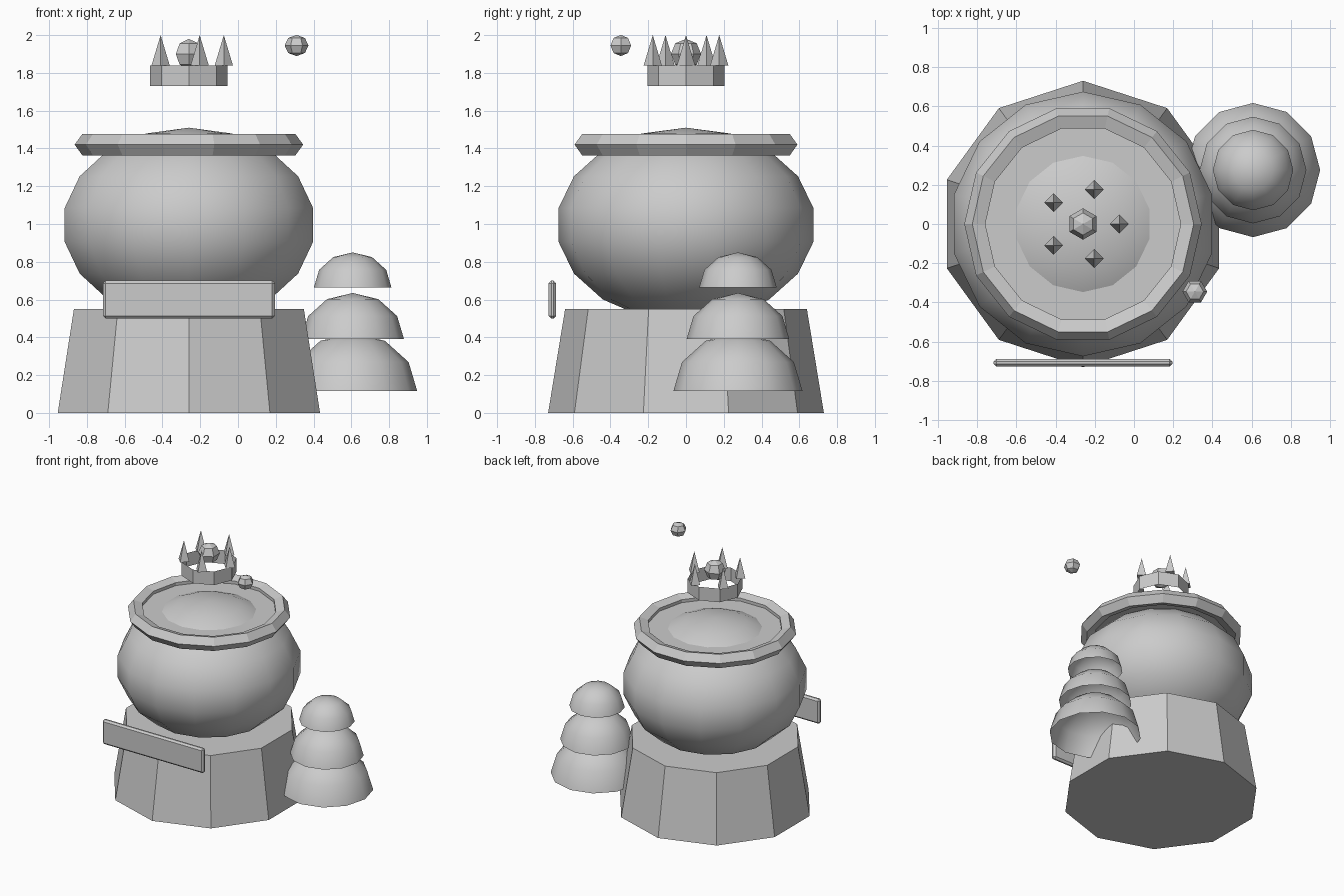
import bpy, bmesh, math
from mathutils import Matrix

old = bpy.data.objects.get("Cube")
if old:
    bpy.data.objects.remove(old, do_unlink=True)

grey = bpy.data.materials.new("plain_grey")
grey.use_nodes = True
grey.diffuse_color = (0.6, 0.6, 0.6, 1)
grey.node_tree.nodes["Principled BSDF"].inputs["Base Color"].default_value = (0.6, 0.6, 0.6, 1)

CX = -0.26  # axis of the bowl and everything stacked on it


def finish(name, bm, smooth=False):
    bmesh.ops.recalc_face_normals(bm, faces=bm.faces)
    mesh = bpy.data.meshes.new(name)
    bm.to_mesh(mesh)
    bm.free()
    mesh.materials.append(grey)
    obj = bpy.data.objects.new(name, mesh)
    bpy.context.collection.objects.link(obj)
    if smooth:
        bpy.ops.object.select_all(action='DESELECT')
        obj.select_set(True)
        bpy.context.view_layer.objects.active = obj
        bpy.ops.object.shade_smooth_by_angle(angle=math.radians(35))
    return obj


def lathe(name, profile, sides, centre, start=0.0, closed=False, smooth=False):
    """Turn a (radius, height) profile around a vertical axis."""
    bm = bmesh.new()
    rings = []
    for r, z in profile:
        count = 1 if r < 1e-5 else sides
        rings.append([bm.verts.new((
            centre[0] + r * math.cos(start + math.tau * i / sides),
            centre[1] + r * math.sin(start + math.tau * i / sides),
            centre[2] + z)) for i in range(count)])
    pairs = list(zip(rings, rings[1:]))
    if closed:
        pairs.append((rings[-1], rings[0]))
    for a, b in pairs:
        for i in range(sides):
            j = (i + 1) % sides
            quad = [a[i % len(a)], a[j % len(a)], b[j % len(b)], b[i % len(b)]]
            bm.faces.new(list(dict.fromkeys(quad)))
    return finish(name, bm, smooth)


def arc(radius, height, first, last, steps):
    """Elliptical profile between two latitudes in degrees."""
    lats = [math.radians(first + (last - first) * i / steps) for i in range(steps + 1)]
    return [(radius * math.cos(t), height * math.sin(t)) for t in lats]


QUARTER = math.pi / 2

# Ten-sided tapered pedestal
lathe("pedestal", [(0, 0), (0.73, 0), (0.64, 0.55), (0, 0.55)], 10, (CX, 0, 0), QUARTER)

# Round bowl, with its crown showing through the lid
lathe("bowl", arc(0.685, 0.515, -90, 90, 9), 14, (CX, 0, 0.995), QUARTER, smooth=True)

# Faceted rim ring and the flat disc inside it
rim = [(0.546 + 0.059 * math.cos(math.tau * i / 5), 0.059 * math.sin(math.tau * i / 5))
       for i in range(5)]
lathe("rim", rim, 14, (CX, 0, 1.42), closed=True)
lathe("lid_disc", [(0, 0), (0.5, 0), (0.5, 0.03), (0, 0.03)], 14, (CX, 0, 1.4))

# Floating coronet: open band, five spikes and a gem
lathe("coronet_band", [(0.205, 1.73), (0.205, 1.84)], 8, (CX, 0, 0))
for i in range(5):
    a = math.tau * i / 5
    lathe(f"coronet_spike_{i + 1}", [(0, 0), (0.048, 0), (0, 0.16)], 4,
          (CX + 0.185 * math.cos(a), 0.185 * math.sin(a), 1.84))
lathe("coronet_gem", arc(0.08, 0.08, -90, 90, 4), 6, (CX, 0, 1.9), QUARTER)
lathe("floating_gem", arc(0.063, 0.056, -90, 90, 4), 6, (0.31, -0.345, 1.945))

# Front plate with chamfered edges
bm = bmesh.new()
bmesh.ops.create_cube(bm, size=1, matrix=Matrix.Translation((CX, -0.707, 0.6))
                      @ Matrix.Diagonal((0.91, 0.04, 0.2, 1)))
bmesh.ops.bevel(bm, geom=bm.edges[:], offset=0.014, segments=1, affect='EDGES')
finish("front_plate", bm)

# Bush of three open domes
for label, radius, z in (("lower", 0.342, 0.115), ("middle", 0.272, 0.39), ("upper", 0.205, 0.665)):
    lathe(f"bush_{label}_dome", arc(radius, radius * 0.9, 0, 90, 3), 12,
          (0.607, 0.275, z), smooth=True)
